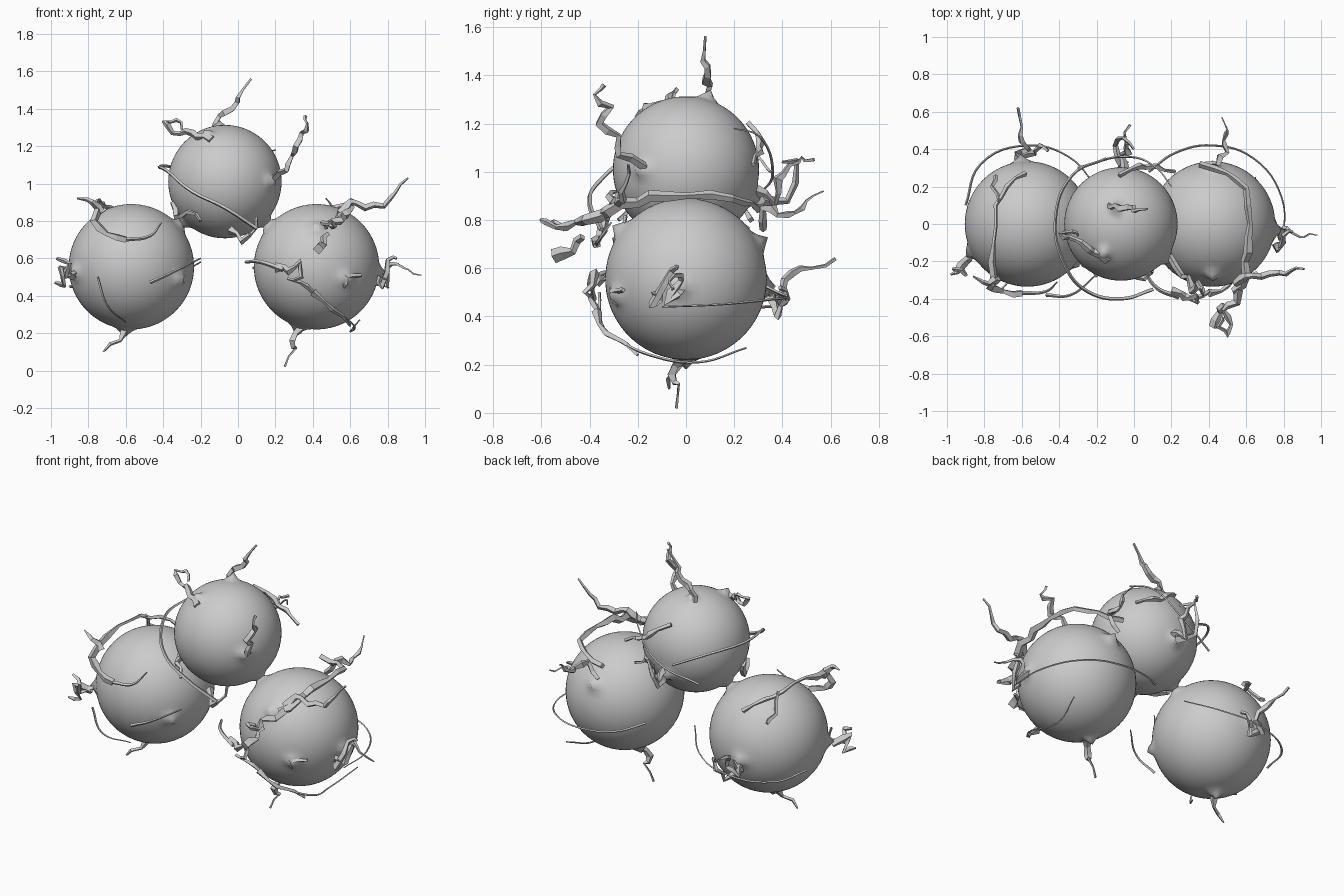
import bpy, random
from mathutils import Vector as V

random.seed(4)

# Three orbs, each with small pulled-out nipples where bolts leave the surface
def orb(name, c, r, pulls):
    bpy.ops.mesh.primitive_uv_sphere_add(segments=64, ring_count=40, radius=r, location=c)
    o = bpy.context.object
    o.name = name
    dirs = [V(p).normalized() for p in pulls]
    for v in o.data.vertices:
        n = v.co.normalized()
        v.co += n * max(0.05 * max(0, 1 - n.angle(d) / 0.2) ** 2 for d in dirs)
    bpy.ops.object.shade_smooth()

orb("left_orb", (-.57, 0, .555), .335, [(-.1, 0, -1), (.75, 0, .65), (-1, -.5, -.1), (.75, -.6, -.2), (-.1, 1, -.1)])
orb("middle_orb", (-.07, 0, 1.01), .303, [(-.3, -.5, .8), (-.7, 0, -.7), (.7, 0, -.7), (.8, -.6, 0), (0, 1, -.4), (-.1, .3, 1)])
orb("right_orb", (.42, 0, .555), .335, [(-.3, 0, -1), (-.75, 0, .65), (1, -.1, -.1), (.5, -.9, -.2), (0, -.8, .6), (0, 1, .5)])

# Tapered tube through points; rough bolts are subdivided and jittered
def bolt(name, pts, r0, r1, jit=0.0, smooth=False):
    pts = [V(p) for p in pts]
    path = [pts[0]]
    for a, b in zip(pts, pts[1:]):
        if jit:
            path.append((a + b) / 2 + V([random.uniform(-jit, jit) for _ in range(3)]))
        path.append(b)
    cu = bpy.data.curves.new(name, 'CURVE')
    cu.dimensions = '3D'
    cu.bevel_depth = 1
    cu.bevel_resolution = 0
    cu.resolution_u = 6
    cu.use_fill_caps = True
    if smooth:
        sp = cu.splines.new('BEZIER')
        sp.bezier_points.add(len(path) - 1)
        knots = sp.bezier_points
    else:
        sp = cu.splines.new('POLY')
        sp.points.add(len(path) - 1)
        knots = sp.points
    for i, (k, p) in enumerate(zip(knots, path)):
        k.co = p if smooth else (*p, 1)
        t = i / (len(path) - 1)
        k.radius = (r0 + (r1 - r0) * t) * (random.uniform(.65, 1.4) if jit else 1)
        if smooth:
            k.handle_left_type = k.handle_right_type = 'AUTO'
    tmp = bpy.data.objects.new(name + "_curve", cu)
    bpy.context.collection.objects.link(tmp)
    dg = bpy.context.evaluated_depsgraph_get()
    me = bpy.data.meshes.new_from_object(tmp.evaluated_get(dg))
    bpy.data.objects.remove(tmp)
    for f in me.polygons:
        f.use_smooth = False
    bpy.context.collection.objects.link(bpy.data.objects.new(name, me))

def rough(name, *pts, r0=.022, r1=.008):
    bolt(name, pts, r0, r1, .014)

def thin(name, *pts, r0=.007, r1=.004):
    bolt(name, pts, r0, r1, 0, True)

# Middle orb bolts
rough("top_bolt", (-.13, .1, 1.29), (-.1, .1, 1.36), (-.03, .09, 1.40), (0, .07, 1.46), (.07, .08, 1.56))
rough("top_side_bolt", (-.14, -.19, 1.23), (-.22, -.15, 1.25), (-.28, -.1, 1.28), (-.35, -.07, 1.27),
      (-.4, -.05, 1.33), (-.33, -.04, 1.34), (-.3, -.06, 1.29))
rough("front_bolt", (.19, -.17, 1.02), (.26, -.28, 1.07), (.29, -.28, 1.15), (.31, -.36, 1.2),
      (.34, -.31, 1.27), (.37, -.38, 1.32), (.36, -.34, 1.36))
rough("back_bolt", (-.05, .29, .92), (-.07, .37, .87), (-.03, .38, .97), (-.04, .43, 1.03), (-.05, .48, 1.06), (-.02, .53, 1.05))
rough("back_bolt_fork", (-.05, .31, .88), (-.1, .42, .88), (-.06, .46, 1.05), (0, .4, 1.04))
rough("back_side_bolt", (-.08, .26, 1.2), (.03, .31, 1.13), (.12, .31, 1.08), (.22, .28, 1.03), r0=.018)
rough("lower_front_bolt", (-.35, -.06, .9), (-.33, -.1, .82), (-.27, -.22, .85), (-.2, -.28, .8), r0=.018)
rough("middle_lower_bolt", (-.04, -.22, .75), (.02, -.28, .69), (.07, -.28, .73), (.1, -.25, .82), r0=.018)
thin("middle_ring", (-.15, .35, 1.0), (-.33, .26, 1.08), (-.42, .03, 1.09), (-.37, -.22, 1.06),
     (-.25, -.36, .96), (-.07, -.4, .87), (.1, -.35, .76), r1=.011)
thin("middle_ring_back", (-.3, .3, .9), (-.05, .36, 1.0), (.12, .3, 1.15), (.2, .2, 1.18))

# Left orb bolts
rough("left_foot", (-.6, -.02, .22), (-.63, -.05, .16), (-.72, -.07, .1), r1=.004)
rough("left_side_bolt", (-.86, -.14, .52), (-.92, -.24, .5), (-.9, -.27, .57), (-.97, -.24, .6))
rough("left_side_fork", (-.88, -.18, .5), (-.95, -.26, .55), (-.93, -.22, .45), (-.98, -.27, .47))
rough("left_back_bolt", (-.58, .32, .52), (-.63, .38, .45), (-.56, .4, .5), (-.6, .44, .58), (-.6, .52, .6), (-.62, .62, .64))
rough("left_back_fork", (-.63, .35, .48), (-.53, .38, .4), (-.5, .42, .47), (-.46, .39, .52), r0=.018)
rough("left_arch", (-.58, .27, .8), (-.68, .2, .87), (-.74, .1, .9), (-.75, -.1, .91), (-.75, -.28, .87),
      (-.77, -.34, .8), (-.7, -.36, .73), (-.6, -.37, .7), r0=.011, r1=.02)
rough("left_arch_tip", (-.73, -.3, .84), (-.78, -.32, .9), (-.86, -.28, .92), r1=.005)
rough("left_arch_fork", (-.72, .12, .9), (-.76, .2, .8), (-.74, .26, .76), r0=.012)
thin("left_arch_tail", (-.6, -.37, .7), (-.47, -.36, .72), (-.41, -.31, .79), r0=.011)
thin("left_ring_back", (-.9, .1, .45), (-.82, .32, .44), (-.57, .42, .46), (-.35, .36, .5), (-.2, .2, .58))
thin("left_ring_front", (-.47, -.38, .47), (-.34, -.38, .53), (-.2, -.27, .6), r0=.01)
thin("left_ring_low", (-.75, -.36, .5), (-.7, -.34, .35), (-.6, -.2, .26))

# Right orb bolts
rough("right_foot", (.33, -.02, .22), (.29, -.06, .16), (.31, -.03, .12), (.25, -.04, .02), r1=.005)
rough("right_side_bolt", (.74, -.02, .52), (.79, -.08, .46), (.8, -.02, .55), (.85, -.05, .57), (.91, -.07, .54), (.98, -.06, .51), r1=.005)
rough("right_side_fork", (.77, -.12, .5), (.77, -.14, .45), (.8, -.06, .59), (.85, -.04, .6))
rough("upper_arch", (.35, .32, .85), (.5, .27, .87), (.6, .19, .89), (.62, 0, .9), (.61, -.15, .9),
      (.6, -.27, .87), (.53, -.36, .82), r0=.014, r1=.02)
rough("upper_tip_bolt", (.54, -.32, .84), (.6, -.28, .9), (.68, -.28, .87), (.78, -.26, .88), (.84, -.25, .95), (.91, -.24, 1.03), r1=.005)
rough("front_cluster", (.56, -.32, .84), (.55, -.42, .8), (.48, -.46, .79), (.52, -.54, .77), (.5, -.6, .8), (.45, -.55, .79), (.47, -.5, .76))
rough("front_shard", (.43, -.55, .65), (.46, -.47, .67), (.48, -.43, .73), r0=.025, r1=.012)
rough("right_back_bolt", (.38, .32, .76), (.45, .32, .85), (.5, .38, .82), (.48, .45, .83), (.5, .5, .88), (.47, .57, .92), r1=.005)
rough("right_low_cluster", (.2, -.36, .55), (.27, -.39, .53), (.33, -.38, .58), (.34, -.42, .5), (.27, -.4, .49),
      (.37, -.38, .45), (.43, -.36, .4))
rough("right_low_tail", (.4, -.37, .42), (.5, -.33, .33), (.6, -.2, .24), r0=.016, r1=.007)
thin("right_low_lead", (.04, -.22, .58), (.12, -.34, .58), (.24, -.39, .54), r1=.014)
thin("right_ring", (.08, .28, .55), (.22, .38, .5), (.42, .42, .48), (.64, .35, .47), (.79, .14, .45), (.8, -.1, .44))
thin("right_ring_bottom", (.5, -.33, .33), (.62, -.15, .24), (.6, .05, .21), (.65, .25, .27))
rough("right_front_spur", (.56, -.27, .45), (.58, -.31, .5), (.66, -.26, .51), r0=.016)
